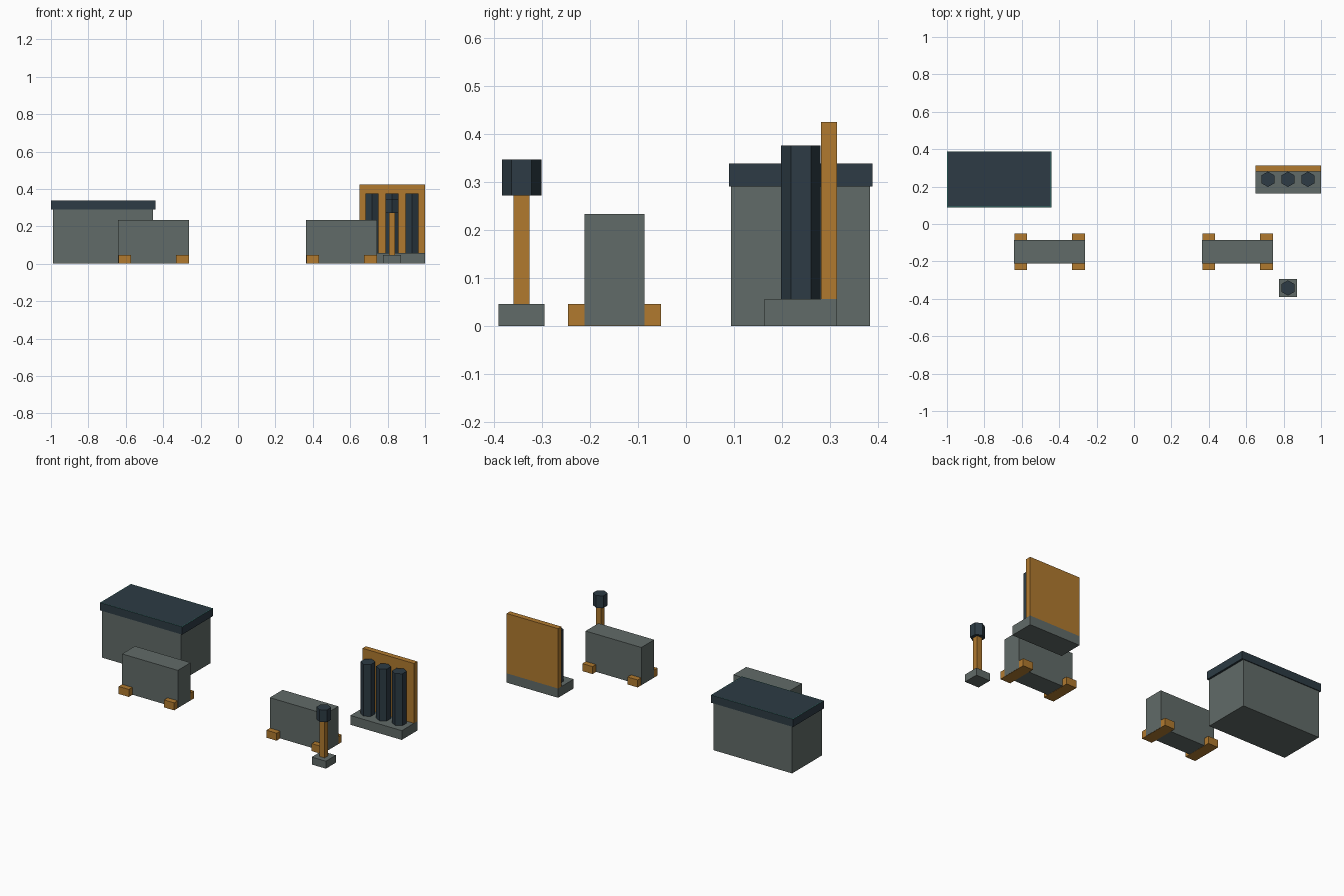
import bpy, bmesh, math

if "Cube" in bpy.data.objects:
    bpy.data.objects.remove(bpy.data.objects["Cube"])


def material(name, rgb):
    m = bpy.data.materials.new(name)
    m.diffuse_color = (*rgb, 1)
    m.use_nodes = True
    m.node_tree.nodes["Principled BSDF"].inputs["Base Color"].default_value = m.diffuse_color
    return m


STONE = material("stone_grey", (0.120, 0.147, 0.138))
WOOD = material("warm_wood", (0.440, 0.195, 0.028))
DARK = material("dark_slate", (0.026, 0.044, 0.058))
TEAL = material("teal_edge", (0.035, 0.200, 0.170))


def finish(name, bm, *mats):
    me = bpy.data.meshes.new(name)
    bm.to_mesh(me)
    bm.free()
    for m in mats:
        me.materials.append(m)
    ob = bpy.data.objects.new(name, me)
    bpy.context.collection.objects.link(ob)
    return ob


def box_mesh(x, y, z):
    bm = bmesh.new()
    bmesh.ops.create_cube(bm, size=1)
    for v in bm.verts:
        v.co = [lo + (c + 0.5) * (hi - lo) for c, (lo, hi) in zip(v.co, (x, y, z))]
    return bm


def box(name, x, y, z, mat):
    return finish(name, box_mesh(x, y, z), mat)


def hex_prism(name, cx, cy, r, z0, z1, mat):
    # six-sided column with corners pointing along y
    bm = bmesh.new()
    ring = [bm.verts.new((cx + r * math.sin(i * math.pi / 3),
                          cy - r * math.cos(i * math.pi / 3), z0)) for i in range(6)]
    base = bm.faces.new(ring)
    top = bmesh.ops.extrude_face_region(bm, geom=[base])["geom"]
    for g in top:
        if isinstance(g, bmesh.types.BMVert):
            g.co.z = z1
    bmesh.ops.recalc_face_normals(bm, faces=bm.faces)
    return finish(name, bm, mat)


# Large chest with an overhanging lid, thin teal edging round the top
box("chest_body", (-0.99, -0.454), (0.094, 0.383), (0, 0.292), STONE)
lid = box_mesh((-1.0, -0.442), (0.089, 0.388), (0.29, 0.338))
lid.normal_update()
top = [f for f in lid.faces if f.normal.z > 0.9]
for f in bmesh.ops.inset_region(lid, faces=top, thickness=0.006)["faces"]:
    f.material_index = 1
finish("chest_lid", lid, DARK, TEAL)

# Two barrier blocks, each standing on two cross feet
for side, x0 in (("left", -0.641), ("right", 0.364)):
    x1 = x0 + 0.379
    box(side + "_block", (x0, x1), (-0.211, -0.086), (0.001, 0.233), STONE)
    for i, fx in enumerate((x0 + 0.001, x1 - 0.070)):
        box(f"{side}_block_foot_{i + 1}", (fx, fx + 0.069), (-0.245, -0.052), (0, 0.046), WOOD)

# Rack: base slab, back board, three upright canisters
box("rack_base", (0.65, 1.0), (0.163, 0.314), (0, 0.057), STONE)
box("rack_board", (0.65, 1.0), (0.281, 0.314), (0.057, 0.425), WOOD)
for i in range(3):
    hex_prism(f"canister_{i + 1}", 0.716 + 0.107 * i, 0.239, 0.041, 0.057, 0.376, DARK)

# Lamp post: square foot, wooden post, six-sided head
PX, PY = 0.823, -0.342
box("post_base", (PX - 0.048, PX + 0.048), (PY - 0.048, PY + 0.048), (0, 0.046), STONE)
box("post", (PX - 0.017, PX + 0.017), (PY - 0.017, PY + 0.017), (0.046, 0.273), WOOD)
hex_prism("post_head", PX, PY, 0.041, 0.272, 0.347, DARK)
